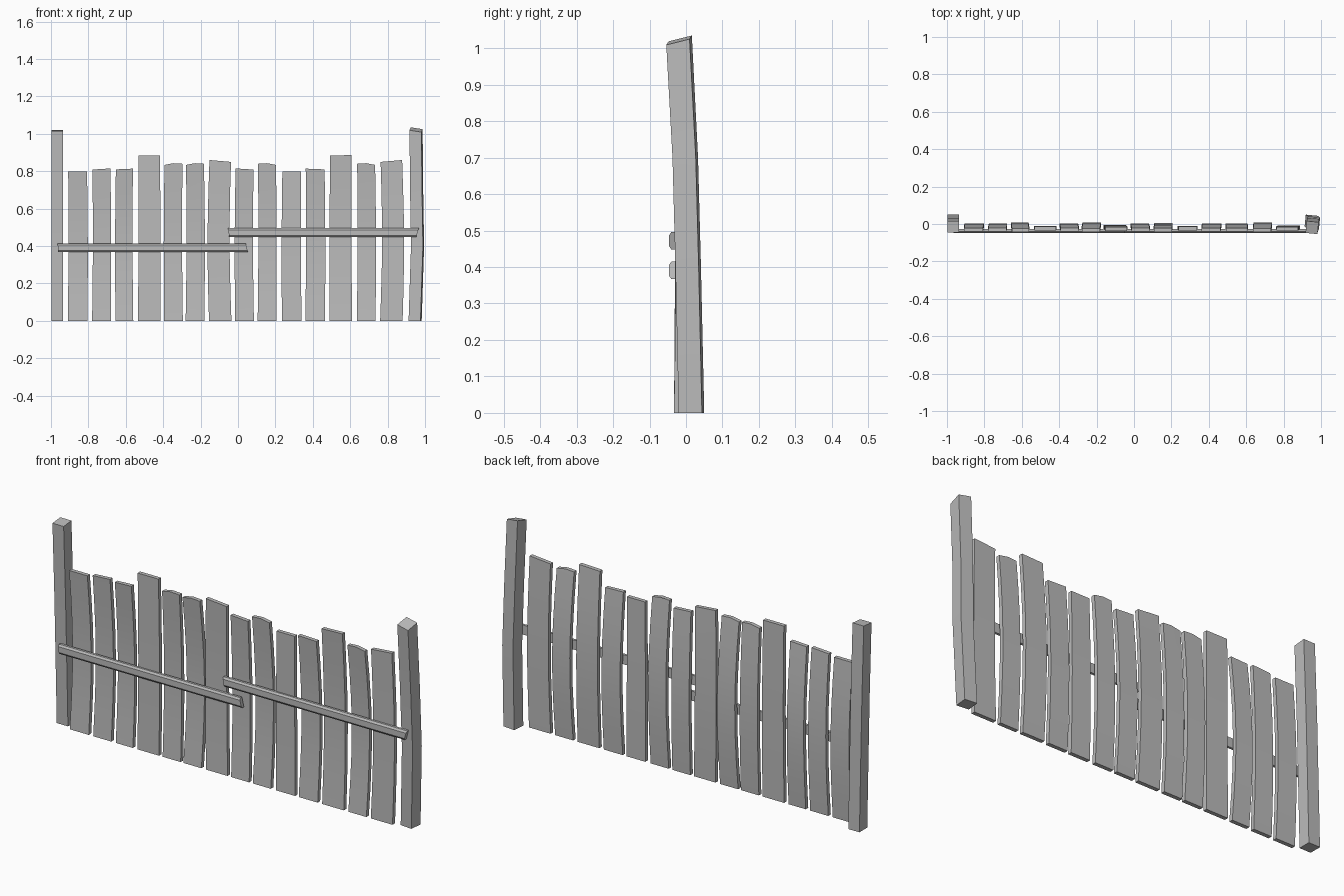
import bpy, bmesh, math
from mathutils import Vector

cube = bpy.data.objects.get("Cube")
if cube:
    bpy.data.objects.remove(cube, do_unlink=True)

grey = bpy.data.materials.new("weathered grey")
grey.use_nodes = True
grey.diffuse_color = (0.5, 0.5, 0.5, 1)
grey.node_tree.nodes["Principled BSDF"].inputs["Base Color"].default_value = (0.5, 0.5, 0.5, 1)


def loft(name, rings):
    """Skin a list of matching closed rings and cap both ends."""
    bm = bmesh.new()
    rows = [[bm.verts.new(p) for p in ring] for ring in rings]
    n = len(rows[0])
    for a, b in zip(rows, rows[1:]):
        for i in range(n):
            j = (i + 1) % n
            bm.faces.new((a[i], a[j], b[j], b[i]))
    bm.faces.new(rows[0][::-1])
    bm.faces.new(rows[-1])
    bmesh.ops.recalc_face_normals(bm, faces=bm.faces)
    mesh = bpy.data.meshes.new(name)
    bm.to_mesh(mesh)
    bm.free()
    mesh.materials.append(grey)
    obj = bpy.data.objects.new(name, mesh)
    bpy.context.collection.objects.link(obj)
    bpy.ops.object.select_all(action='DESELECT')
    obj.select_set(True)
    bpy.context.view_layer.objects.active = obj
    bpy.ops.object.shade_smooth_by_angle(angle=math.radians(30))
    return obj


def plank(name, left, right, top, sway, bulge, slope, crown):
    """Thin board that bows backwards and sways sideways at mid height."""
    mid, half, thick = (left + right) / 2, (right - left) / 2, 0.02
    rings = []
    for k in range(7):
        t = k / 6
        bow = math.sin(math.pi * t)
        x = mid + sway * bow
        w = half * (1 - 0.04 * t)
        front = -0.033 + bulge * (bow - 0.4 * t)
        ring = []
        for side, y in ((-1, front), (0, front), (1, front),
                        (1, front + thick), (0, front + thick), (-1, front + thick)):
            z = top * t
            if k == 6:
                z += slope * side + crown * (1 - abs(side)) - crown / 2
            ring.append((x + side * w, y, z))
        rings.append(ring)
    loft(name, rings)


# Upright planks: left, right, top, sway, bulge, top slope, top crown
planks = [
    (-0.91, -0.805, 0.80, 0.003, 0.02, 0, 0),
    (-0.78, -0.68, 0.812, 0.003, 0.018, 0.003, 0),
    (-0.655, -0.56, 0.812, -0.003, 0.025, 0.002, 0),
    (-0.535, -0.415, 0.885, 0.002, 0.003, 0, 0),
    (-0.395, -0.295, 0.84, -0.003, 0.018, 0.003, 0.006),
    (-0.28, -0.18, 0.84, 0.004, 0.025, 0.003, 0.006),
    (-0.155, -0.035, 0.855, -0.009, 0.01, -0.005, 0),
    (-0.015, 0.085, 0.812, -0.004, 0.018, -0.003, 0),
    (0.105, 0.205, 0.84, 0.003, 0.022, -0.003, 0.006),
    (0.235, 0.34, 0.80, -0.003, 0.003, 0, 0),
    (0.36, 0.465, 0.812, 0.003, 0.02, -0.002, 0),
    (0.49, 0.61, 0.885, -0.002, 0.02, 0.002, 0),
    (0.635, 0.735, 0.84, 0.004, 0.025, -0.003, 0.006),
    (0.76, 0.88, 0.855, 0.009, 0.005, 0.005, 0),
]
for i, spec in enumerate(planks):
    plank(f"plank_{i + 1}", *spec)


def post(name, path, half, turn, tilt_x, tilt_y):
    """Square post following a bent path, with a slanted top."""
    rings = []
    for k, (x, y, z) in enumerate(path):
        ring = []
        for sx, sy in ((-1, -1), (1, -1), (1, 1), (-1, 1)):
            px, py = sx * half, sy * half
            c, s = math.cos(turn), math.sin(turn)
            last = k == len(path) - 1
            ring.append((x + px * c - py * s, y + px * s + py * c,
                         z + (tilt_x * sx + tilt_y * sy if last else 0)))
        rings.append(ring)
    loft(name, rings)


# End posts lean towards the front
post("right_post", [(-0.966, 0.019, 0), (-0.966, 0.009, 0.35), (-0.966, 0, 0.65),
                    (-0.966, -0.015, 1.018)], 0.031, 0, 0, 0.003)
post("left_post", [(0.947, 0.015, 0), (0.96, 0.006, 0.4), (0.955, -0.002, 0.7),
                   (0.952, -0.019, 1.022)], 0.032, -0.1, -0.005, 0.008)


def rail(name, x0, x1, z0, z1, cut0, cut1):
    """Horizontal rail with a chamfered front and slanted ends."""
    h = (z1 - z0) / 2
    mid = (z0 + z1) / 2
    section = [(-0.028, -1), (-0.040, -1), (-0.047, -0.6),
               (-0.047, 0.6), (-0.040, 1), (-0.028, 1)]
    loft(name, [[(x + cut * s, y, mid + h * s) for y, s in section]
                for x, cut in ((x0, cut0), (x1, cut1))])


# Overlapping cross rails
rail("lower_rail", -0.963, 0.047, 0.367, 0.415, -0.002, -0.006)
rail("upper_rail", -0.05, 0.96, 0.448, 0.496, -0.003, 0.007)
